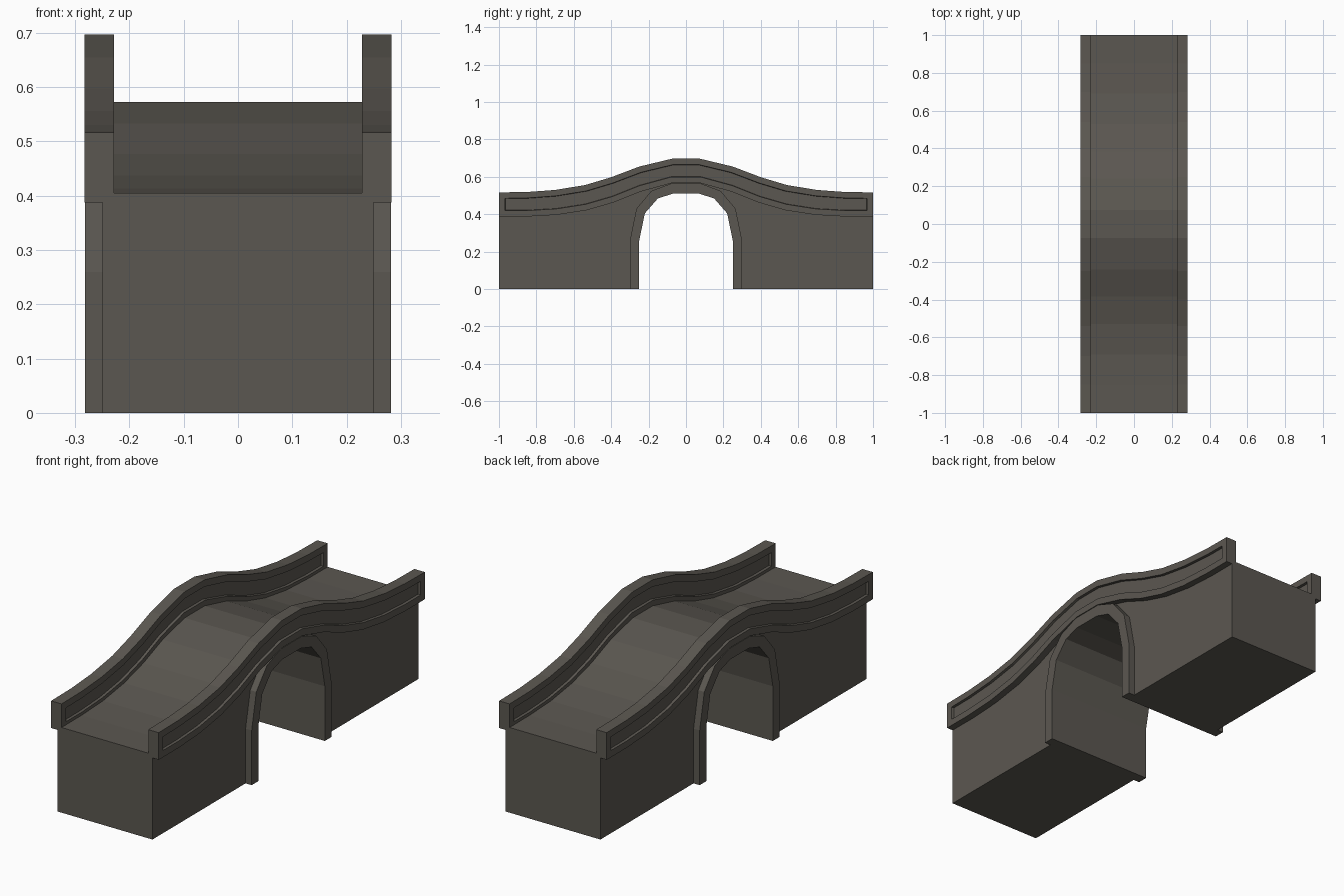
import bpy, bmesh

if "Cube" in bpy.data.objects:
    bpy.data.objects.remove(bpy.data.objects["Cube"])

stone = bpy.data.materials.new("dark stone")
stone.diffuse_color = (0.105, 0.096, 0.082, 1)
stone.use_nodes = True
stone.node_tree.nodes["Principled BSDF"].inputs["Base Color"].default_value = stone.diffuse_color

def mirrored(half):
    """Half profile (y >= 0, centre outward) -> full profile running from -y to +y."""
    return [(-y, z) for y, z in reversed(half)] + list(half)

def finish(bm, name):
    bmesh.ops.recalc_face_normals(bm, faces=bm.faces)
    mesh = bpy.data.meshes.new(name)
    bm.to_mesh(mesh)
    bm.free()
    mesh.materials.append(stone)
    obj = bpy.data.objects.new(name, mesh)
    bpy.context.collection.objects.link(obj)
    return obj

def band(name, x0, x1, upper, lower, panel=None):
    """Solid between two matching y-z profiles, with optional recessed side panels."""
    bm = bmesh.new()
    rings = []
    for (ya, za), (yb, zb) in zip(upper, lower):
        rings.append([bm.verts.new(p) for p in
                      ((x0, ya, za), (x1, ya, za), (x1, yb, zb), (x0, yb, zb))])
    sides = {1: [], 3: []}
    for a, b in zip(rings, rings[1:]):
        for i in range(4):
            j = (i + 1) % 4
            f = bm.faces.new((a[i], a[j], b[j], b[i]))
            if i in sides:
                sides[i].append(f)
    bm.faces.new(rings[0])
    bm.faces.new(rings[-1][::-1])
    bmesh.ops.recalc_face_normals(bm, faces=bm.faces)
    if panel:
        for faces in sides.values():
            bmesh.ops.inset_region(bm, faces=faces, thickness=panel[0],
                                   use_even_offset=True)
            bmesh.ops.inset_region(bm, faces=faces, thickness=0.002,
                                   depth=-panel[1], use_even_offset=True)
    return finish(bm, name)

# Shared half profiles (y, z)
rail_top = [(0.075, 0.697), (0.25, 0.655), (0.40, 0.598), (0.54, 0.556),
            (0.70, 0.530), (0.85, 0.519), (1.0, 0.517)]
rail_low = [(0.075, 0.567), (0.24, 0.522), (0.385, 0.464), (0.53, 0.422),
            (0.69, 0.397), (0.85, 0.388), (1.0, 0.388)]
deck = [(0.075, 0.573), (0.24, 0.533), (0.385, 0.477), (0.53, 0.437),
        (0.69, 0.413), (0.85, 0.406), (1.0, 0.405)]
arch_in = [(0.07, 0.510), (0.15, 0.485), (0.22, 0.405), (0.25, 0.26), (0.25, 0.0)]
arch_out = [(0.08, 0.564), (0.185, 0.525), (0.265, 0.430), (0.30, 0.26), (0.30, 0.0)]

# Bridge body: one side outline extruded across the width
bm = bmesh.new()
outline = [(-1, 0)] + mirrored(arch_in) + [(1, 0)] + mirrored(deck)[::-1]
face = bm.faces.new([bm.verts.new((-0.25, y, z)) for y, z in outline])
ext = bmesh.ops.extrude_face_region(bm, geom=[face], use_keep_orig=True)
new_verts = [g for g in ext["geom"] if isinstance(g, bmesh.types.BMVert)]
bmesh.ops.translate(bm, verts=new_verts, vec=(0.5, 0, 0))
bmesh.ops.triangulate(bm, faces=[f for f in bm.faces if len(f.verts) > 4])
finish(bm, "bridge_body")

# Parapets with recessed panels, and raised arch rings on both sides
for side, s in (("left", -1), ("right", 1)):
    band(side + "_parapet", s * 0.228, s * 0.283,
         mirrored(rail_top), mirrored(rail_low), panel=(0.032, 0.012))
    band(side + "_arch_ring", s * 0.249, s * 0.282,
         mirrored(arch_out), mirrored(arch_in))
